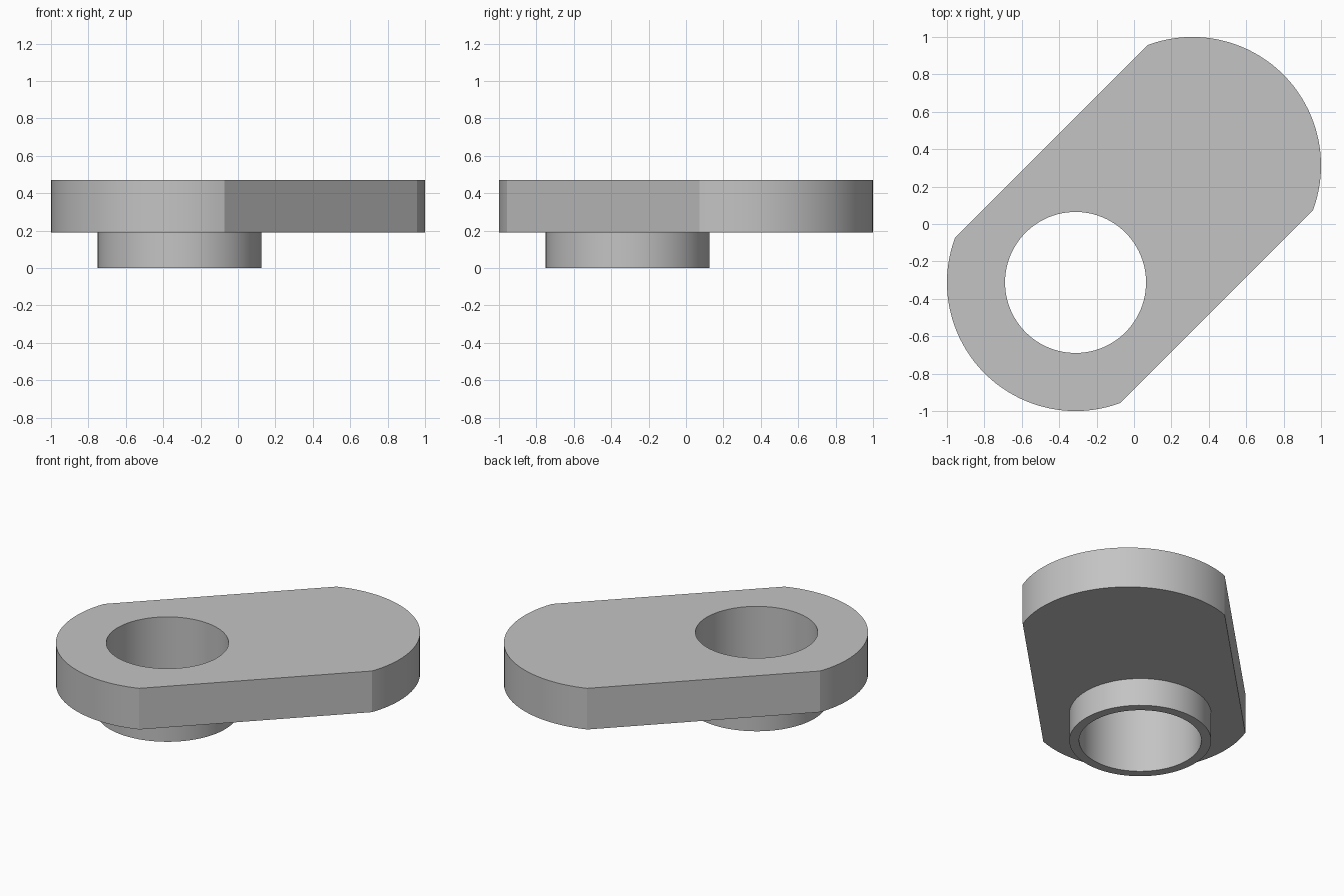
import bpy
import bmesh
from math import asin, cos, pi, sin, radians

default = bpy.data.objects.get("Cube")
if default:
    bpy.data.objects.remove(default, do_unlink=True)

OFFSET = 0.3125            # end arc centres at +-OFFSET on the diagonal
END_RADIUS = 0.6875
HALF_WIDTH = 0.625
HOLE_RADIUS = 0.377
COLLAR_RADIUS = 0.4375
COLLAR_TOP, PLATE_TOP = 0.19, 0.47


def arc(centre, radius, start, sweep, count):
    return [(centre + radius * cos(start + sweep * i / count),
             centre + radius * sin(start + sweep * i / count))
            for i in range(count + 1)]


def circle(radius):
    return arc(-OFFSET, radius, 0, 2 * pi, 96)[:-1]


def loop(bm, points, z):
    verts = [bm.verts.new((x, y, z)) for x, y in points]
    edges = [bm.edges.new((v, verts[(i + 1) % len(verts)])) for i, v in enumerate(verts)]
    return verts, edges


def wall(bm, a, b):
    count = len(a[0])
    for i in range(count):
        j = (i + 1) % count
        bm.faces.new((a[0][i], a[0][j], b[0][j], b[0][i]))


def cap(bm, outer, inner):
    bmesh.ops.triangle_fill(bm, edges=outer[1] + inner[1], use_beauty=True)


# Diagonal plate outline: two arcs joined by straight flats
half = asin(HALF_WIDTH / END_RADIUS)
outline = (arc(OFFSET, END_RADIUS, pi / 4 - half, 2 * half, 40)
           + arc(-OFFSET, END_RADIUS, pi * 1.25 - half, 2 * half, 40))

bm = bmesh.new()
plate_top = loop(bm, outline, PLATE_TOP)
plate_bottom = loop(bm, outline, COLLAR_TOP)
collar_top = loop(bm, circle(COLLAR_RADIUS), COLLAR_TOP)
collar_bottom = loop(bm, circle(COLLAR_RADIUS), 0)
hole_bottom = loop(bm, circle(HOLE_RADIUS), 0)
hole_top = loop(bm, circle(HOLE_RADIUS), PLATE_TOP)

# Plate rim, collar side, collar end and bore
wall(bm, plate_top, plate_bottom)
wall(bm, collar_top, collar_bottom)
wall(bm, collar_bottom, hole_bottom)
wall(bm, hole_bottom, hole_top)

# Flat faces of the plate
cap(bm, plate_top, hole_top)
cap(bm, plate_bottom, collar_top)
bmesh.ops.recalc_face_normals(bm, faces=bm.faces[:])

mesh = bpy.data.meshes.new("plate_with_collar")
bm.to_mesh(mesh)
bm.free()
body = bpy.data.objects.new("plate_with_collar", mesh)
bpy.context.collection.objects.link(body)

# Plain grey finish
grey = bpy.data.materials.new("grey")
grey.use_nodes = True
colour = (0.55, 0.55, 0.55, 1)
grey.diffuse_color = colour
grey.node_tree.nodes["Principled BSDF"].inputs["Base Color"].default_value = colour
mesh.materials.append(grey)

bpy.ops.object.select_all(action="DESELECT")
body.select_set(True)
bpy.context.view_layer.objects.active = body
bpy.ops.object.shade_smooth_by_angle(angle=radians(15))
